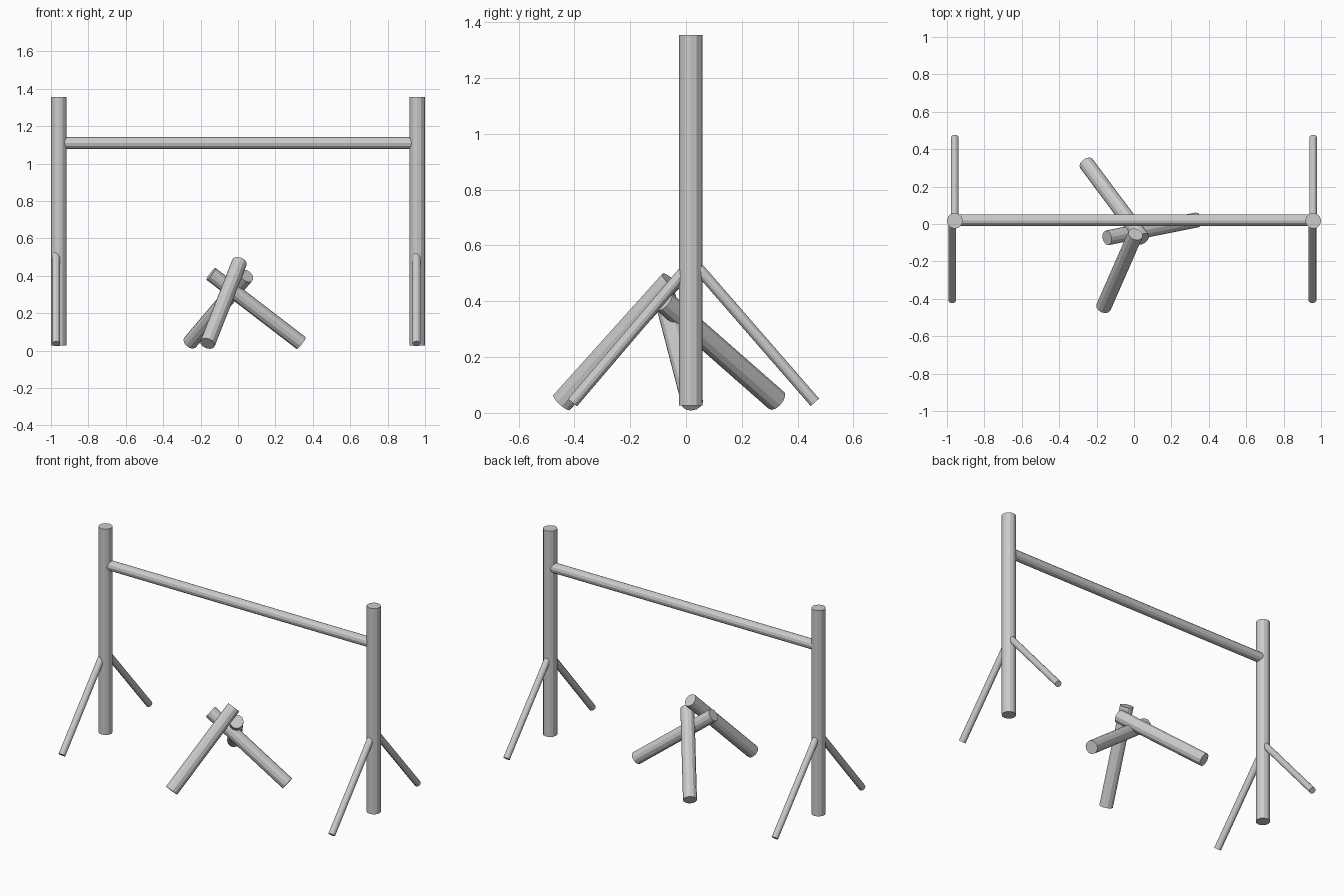
import bpy
from mathutils import Vector

if "Cube" in bpy.data.objects:
    bpy.data.objects.remove(bpy.data.objects["Cube"])


def pole(name, start, end, radius, sides=12):
    """Flat-faced round timber between two points."""
    a, b = Vector(start), Vector(end)
    axis = b - a
    bpy.ops.mesh.primitive_cylinder_add(
        vertices=sides, radius=radius, depth=axis.length, location=(a + b) / 2)
    obj = bpy.context.object
    obj.name = name
    obj.rotation_mode = 'QUATERNION'
    obj.rotation_quaternion = axis.to_track_quat('Z', 'Y')
    return obj


POST_Y = 0.017

# Upright posts, each propped by a front and a back brace
for side, x, front_x in (("left", -0.958, -0.972), ("right", 0.958, 0.954)):
    pole(side + "_post", (x, POST_Y, 0.027), (x, POST_Y, 1.355), 0.042)
    pole(side + "_front_brace", (front_x, -0.407, 0.037), (front_x, 0.005, 0.52), 0.021)
    pole(side + "_back_brace", (x, 0.462, 0.038), (x, 0.03, 0.535), 0.02)

# Crossbar between the posts
pole("crossbar", (-0.935, 0.02, 1.11), (0.935, 0.02, 1.11), 0.031)

# Three logs leaning together under the bar
pole("front_log", (-0.163, -0.445, 0.038), (0.008, -0.055, 0.472), 0.041)
pole("right_log", (0.338, 0.022, 0.04), (-0.144, -0.074, 0.41), 0.04)
pole("back_log", (-0.256, 0.325, 0.044), (0.046, -0.08, 0.40), 0.041)
